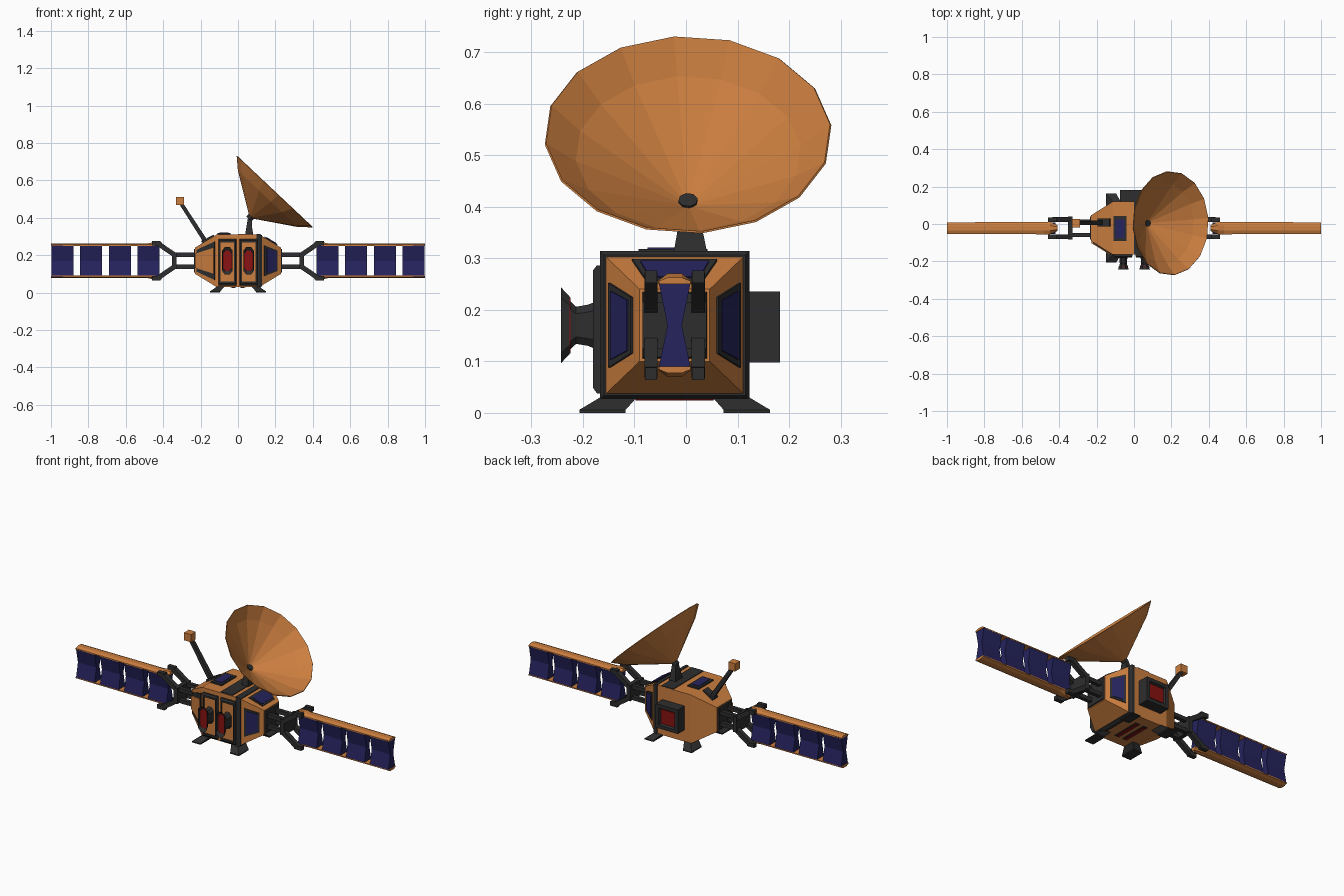
import bpy, bmesh, math
from mathutils import Vector as V

if "Cube" in bpy.data.objects:
    bpy.data.objects.remove(bpy.data.objects["Cube"])


def mat(name, rgb):
    m = bpy.data.materials.new(name)
    m.diffuse_color = (*rgb, 1)
    m.use_nodes = True
    m.node_tree.nodes["Principled BSDF"].inputs["Base Color"].default_value = m.diffuse_color
    return m


ORANGE = mat("copper_orange", (0.60, 0.21, 0.05))
DARK = mat("charcoal", (0.027, 0.027, 0.028))
BLUE = mat("solar_blue", (0.019, 0.017, 0.11))
RED = mat("lens_red", (0.25, 0.006, 0.006))
CY, CZ = -0.022, 0.17          # centre line of body and wings


def loft(name, rings, m, caps=True):
    """Skin a list of equal-length point rings."""
    bm = bmesh.new()
    vs = [[bm.verts.new(p) for p in r] for r in rings]
    n = len(rings[0])
    for a, b in zip(vs, vs[1:]):
        for i in range(n):
            j = (i + 1) % n
            bm.faces.new((a[i], a[j], b[j], b[i]))
    if caps:
        bm.faces.new(vs[0])
        bm.faces.new(vs[-1])
    bmesh.ops.recalc_face_normals(bm, faces=bm.faces)
    me = bpy.data.meshes.new(name)
    bm.to_mesh(me)
    bm.free()
    me.materials.append(m)
    ob = bpy.data.objects.new(name, me)
    bpy.context.collection.objects.link(ob)
    return ob


def rect_z(z, x0, x1, y0, y1):
    return [(x0, y0, z), (x1, y0, z), (x1, y1, z), (x0, y1, z)]


def rect_y(y, x0, x1, z0, z1):
    return [(x0, y, z0), (x1, y, z0), (x1, y, z1), (x0, y, z1)]


def rect_x(x, hy, hz):
    return [(x, CY + a * hy, CZ + b * hz) for a, b in ((-1, -1), (1, -1), (1, 1), (-1, 1))]


def box(name, x0, x1, y0, y1, z0, z1, m):
    return loft(name, [rect_z(z0, x0, x1, y0, y1), rect_z(z1, x0, x1, y0, y1)], m)


def beam(name, a, b, w, m, w2=None):
    """Square bar from a to b, kept square to the y axis."""
    a, b = V(a), V(b)
    side = V((0, 1, 0))
    up = (b - a).cross(side).normalized()
    ring = lambda p, h: [p + side * h * i + up * h * j for i, j in ((-1, -1), (1, -1), (1, 1), (-1, 1))]
    return loft(name, [ring(a, w / 2), ring(b, (w2 or w) / 2)], m)


def plate(name, q, u0, u1, v0, v1, lift, m):
    """Thin plate lying on the quad q (bottom pair, top pair), in face fractions."""
    q = [V(p) for p in q]
    n = (q[1] - q[0]).cross(q[3] - q[0]).normalized()
    if n.dot(sum(q, V()) / 4 - V((0, CY, CZ))) < 0:
        n = -n
    at = lambda u, v: q[0].lerp(q[1], u).lerp(q[3].lerp(q[2], u), v)
    r = [at(u0, v0), at(u1, v0), at(u1, v1), at(u0, v1)]
    return loft(name, [[p - n * .002 for p in r], [p + n * lift for p in r]], m)


# Body: square block with a tapered end on each side
body_rings = [rect_x(-.23, .068, .07), rect_x(-.115, .141, .14),
              rect_x(.115, .141, .14), rect_x(.23, .068, .07)]
loft("body", body_rings, ORANGE)


def taper_face(s, i):
    big, small = (body_rings[2], body_rings[3]) if s > 0 else (body_rings[1], body_rings[0])
    j = (i + 1) % 4
    return [big[i], big[j], small[j], small[i]]


# Windows on the right taper: 1 = back, 2 = top, 3 = front
for i, side in ((1, "back"), (2, "top"), (3, "front")):
    plate(f"window_frame_{side}", taper_face(1, i), .17, .83, .22, .82, .005, DARK)
    plate(f"window_{side}", taper_face(1, i), .22, .78, .30, .75, .008, BLUE)
# Dark-framed cover on the left front taper
plate("cover_frame", taper_face(-1, 3), .12, .88, .06, .9, .005, DARK)
plate("cover", taper_face(-1, 3), .24, .76, .1, .96, .009, ORANGE)

# Thin band around the right shoulder of the block
loft("shoulder_band", [rect_x(.100, .145, .144), rect_x(.116, .145, .144),
                       rect_x(.128, .137, .136)], DARK)

# Hatch on the flat top
box("top_hatch_frame", -.11, -.04, -.092, .042, .305, .318, DARK)
box("top_hatch", -.098, -.052, -.075, .025, .316, .321, BLUE)
box("top_slab", .0, .075, -.16, .118, .305, .314, DARK)

# Front doors with oblong flared nozzles
def oblong(x, y, hx, hz):
    c = hx * .55
    pts = [(hx - c, -hz), (hx, -hz + c * 1.3), (hx, hz - c * 1.3), (hx - c, hz),
           (c - hx, hz), (-hx, hz - c * 1.3), (-hx, c * 1.3 - hz), (c - hx, -hz)]
    return [(x + a, y, CZ + b) for a, b in pts]


for x, side in ((-.057, "left"), (.057, "right")):
    box(f"door_{side}", x - .046, x + .046, -.174, -.15, .045, .28, ORANGE)
    loft(f"door_frame_{side}", [
        rect_y(-.16, x - .048, x + .048, .038, .286), rect_y(-.173, x - .048, x + .048, .038, .286),
        rect_y(-.180, x - .044, x + .044, .048, .277), rect_y(-.180, x - .036, x + .036, .058, .267),
        rect_y(-.16, x - .036, x + .036, .058, .267)], DARK, caps=False)
    loft(f"nozzle_{side}", [oblong(x, -.165, .026, .05), oblong(x, -.19, .02, .04),
                            oblong(x, -.213, .019, .036), oblong(x, -.228, .023, .05),
                            oblong(x, -.243, .028, .074), oblong(x, -.226, .024, .056)], DARK)
    loft(f"nozzle_glow_{side}", [oblong(x, -.224, .0235, .054), oblong(x, -.231, .0245, .058)], RED)

# Back instrument box with a recessed red lens
X0, X1, Z0, Z1 = -.075, .067, .098, .236
def back_ring(y, i):
    return rect_y(y, X0 + i, X1 - i, Z0 + i, Z1 - i)
loft("back_box", [back_ring(.11, 0), back_ring(.182, 0), back_ring(.182, .02), back_ring(.168, .026)], DARK)
loft("back_lens", [back_ring(.166, .028), back_ring(.174, .028)], RED)

# Vents in the floor
for x, side in ((-.025, "left"), (.025, "right")):
    box(f"floor_vent_frame_{side}", x - .014, x + .014, -.105, .06, .027, .034, DARK)
    box(f"floor_vent_{side}", x - .008, x + .008, -.098, .053, .024, .034, RED)

# Four splayed feet
for sx in (-1, 1):
    for sy in (-1, 1):
        def foot(z, xa, xb, ya, yb):
            return rect_z(z, sx * xa, sx * xb, CY + sy * ya, CY + sy * yb)
        loft(f"foot_{'left' if sx < 0 else 'right'}_{'front' if sy < 0 else 'back'}",
             [foot(0, .095, .15, .095, .185), foot(.006, .095, .15, .095, .185),
              foot(.034, .07, .11, .07, .138)], DARK)

# Dish, facing right and up
AX, U, W = V((.686, 0, .728)), V((.728, 0, -.686)), V((0, 1, 0))
APEX = V((.066, .004, .402))
def dish_ring(r, d, n=16):
    ang = [2 * math.pi * (k + .25) / n for k in range(n)]
    return [APEX + AX * d + U * r * math.cos(t) + W * r * math.sin(t) for t in ang]
dish = loft("dish", [dish_ring(.004, 0), dish_ring(.22, .138), dish_ring(.278, .19)], ORANGE, caps=False)
thick = dish.modifiers.new("thickness", "SOLIDIFY")
thick.thickness = .004
thick.offset = 0
loft("dish_hub", [dish_ring(.019, -.012, 8), dish_ring(.019, .016, 8)], DARK)
loft("dish_stand", [rect_z(.305, .038, .082, -.025, .042), rect_z(.345, .044, .076, -.018, .034),
                    rect_z(.405, .054, .074, -.008, .02)], DARK)

# Sensor mast
beam("mast", (-.165, .008, .26), (-.31, .004, .485), .024, DARK, .02)
beam("mast_base", (-.185, .008, .255), (-.12, .008, .29), .045, DARK)
box("mast_sensor", -.332, -.288, -.018, .026, .468, .512, ORANGE)

# Solar wings, one per side
for s, side in ((1, "right"), (-1, "left")):
    # end plate on the body and the link to the yoke
    loft(f"end_plate_{side}", [rect_x(s * .222, .066, .068), rect_x(s * .236, .06, .062)], DARK)
    loft(f"yoke_plate_{side}", [rect_x(s * .328, .062, .045), rect_x(s * .352, .062, .045)], DARK)
    for sy in (-1, 1):
        for sz in (-1, 1):
            tag = f"{side}_{'front' if sy < 0 else 'back'}_{'low' if sz < 0 else 'high'}"
            y, z = CY + sy * .046, CZ + sz * .032
            beam(f"link_bar_{tag}", (s * .22, CY + sy * .036, z), (s * .335, CY + sy * .036, z), .022, DARK)
            beam(f"yoke_arm_{tag}", (s * .34, y, z), (s * .428, y, CZ + sz * .092), .026, DARK)
            beam(f"yoke_tip_{tag}", (s * .415, y, CZ + sz * .094), (s * .46, y, CZ + sz * .094), .024, DARK)
    # rails above and below the panels
    for sz in (-1, 1):
        def rail(x, k, out):
            pts = [(-.033, .080), (.033, .080), (.033, .086), (.014, out), (-.014, out), (-.033, .086)]
            return [(s * x, CY + a * k, CZ + sz * b) for a, b in pts]
        loft(f"rail_{side}_{'low' if sz < 0 else 'high'}",
             [rail(.41, .5, .1), rail(.45, 1, .1), rail(.48, 1, .093), rail(1, .93, .093)], ORANGE)
    # four pinched panels
    for k in range(4):
        x0 = .42 + k * .153
        def pinch(x):
            pts = [(-.031, -.083), (.031, -.083), (.014, 0), (.031, .083), (-.031, .083), (-.014, 0)]
            return [(s * x, CY + a, CZ + b) for a, b in pts]
        loft(f"solar_panel_{side}_{k + 1}", [pinch(x0), pinch(x0 + .118)], BLUE)
